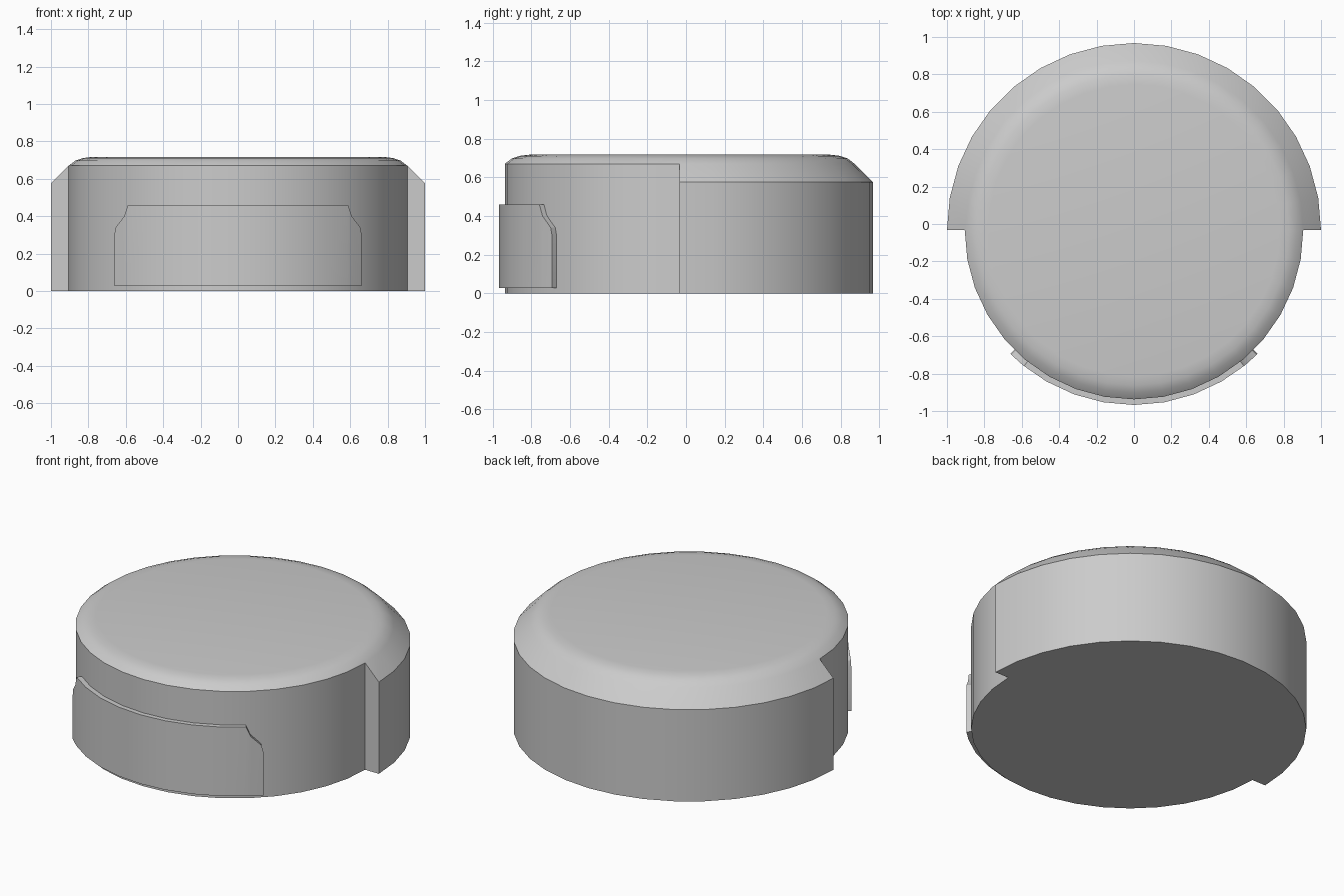
import bpy, bmesh
from math import sin, cos, radians

if "Cube" in bpy.data.objects:
    bpy.data.objects.remove(bpy.data.objects["Cube"])

CY = -0.0325          # centre of the round body
N = 36                # sides of the round body


def polar(r, deg, z):
    a = radians(deg)
    return (r * cos(a), CY + r * sin(a), z)


def finish(bm, name):
    bmesh.ops.recalc_face_normals(bm, faces=bm.faces)
    mesh = bpy.data.meshes.new(name)
    bm.to_mesh(mesh)
    bm.free()
    ob = bpy.data.objects.new(name, mesh)
    bpy.context.collection.objects.link(ob)
    bpy.ops.object.select_all(action='DESELECT')
    ob.select_set(True)
    bpy.context.view_layer.objects.active = ob
    bpy.ops.object.shade_smooth_by_angle(angle=radians(30))
    return ob


# Round body: full drum with rounded top, plus a thicker rear half
bm = bmesh.new()


def ring(r, z, count=N):
    return [bm.verts.new(polar(r, i * 360 / N, z)) for i in range(count)]


def band(a, b, indices):
    for i in indices:
        j = (i + 1) % len(a)
        bm.faces.new((a[i], a[j], b[j], b[i]))


HALF = N // 2
base = ring(0.905, 0)
tops = [ring(r, z) for r, z in
        ((0.905, 0.67), (0.87, 0.697), (0.83, 0.711), (0.78, 0.717))]
rim_low = ring(1, 0, HALF + 1)
rim_high = ring(1, 0.575, HALF + 1)
for a, b in zip(tops, tops[1:]):
    band(a, b, range(N))
band(base, tops[0], range(HALF, N))           # front wall
band(rim_low, rim_high, range(HALF))          # rear wall
band(rim_high, tops[0], range(HALF))          # rear sloped shoulder
band(base, rim_low, range(HALF))              # underside of rear rim
for i in (0, HALF):                           # step faces at both sides
    bm.faces.new((base[i], rim_low[i], rim_high[i], tops[0][i]))
bm.faces.new(tops[-1])
bm.faces.new(base)
finish(bm, "body")

# Raised front panel: curved plate with notched upper corners
half = [(45, 0.30), (44.4, 0.34), (40.6, 0.40), (39, 0.46),
        (30, 0.46), (20, 0.46), (10, 0.46)]
columns = [(-a, z) for a, z in half] + [(0, 0.46)] + half[::-1]
bm = bmesh.new()
sections = [[bm.verts.new(polar(r, a - 90, z)) for r, z in
             ((0.885, 0.027), (0.935, 0.027), (0.935, top), (0.885, top))]
            for a, top in columns]
for s, t in zip(sections, sections[1:]):
    for k in range(4):
        m = (k + 1) % 4
        bm.faces.new((s[k], s[m], t[m], t[k]))
bm.faces.new(sections[0])
bm.faces.new(sections[-1])
finish(bm, "front_panel")
